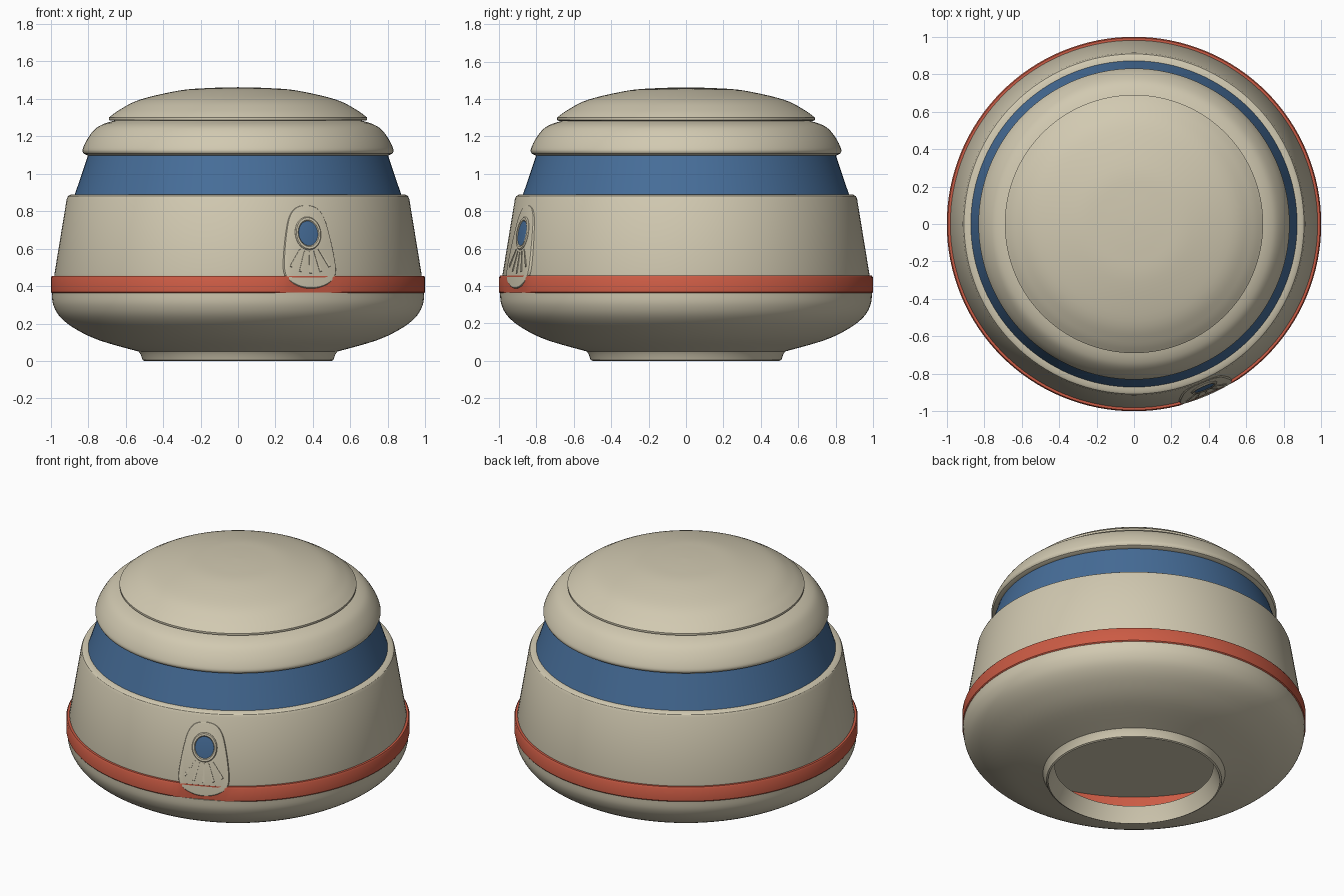
import bpy, bmesh, math
from mathutils import Vector, Matrix

if "Cube" in bpy.data.objects:
    bpy.data.objects.remove(bpy.data.objects["Cube"])


def material(name, rgb):
    m = bpy.data.materials.new(name)
    m.diffuse_color = (*rgb, 1)
    m.use_nodes = True
    m.node_tree.nodes["Principled BSDF"].inputs["Base Color"].default_value = m.diffuse_color
    return m


BEIGE = material("warm_beige", (0.64, 0.585, 0.44))
RED = material("brick_red", (0.60, 0.105, 0.058))
BLUE = material("steel_blue", (0.062, 0.155, 0.32))


def spline(pts, steps=5, closed=False):
    """Smooth curve through 2D points."""
    p = [Vector(q) for q in pts]
    n = len(p)
    get = (lambda i: p[i % n]) if closed else (lambda i: p[max(0, min(n - 1, i))])
    out = []
    for i in range(n if closed else n - 1):
        a, b, c, d = (get(i + k) for k in (-1, 0, 1, 2))
        for s in range(steps):
            t = s / steps
            out.append(0.5 * (2 * b + (c - a) * t + (2 * a - 5 * b + 4 * c - d) * t * t
                              + (3 * b - a - 3 * c + d) * t ** 3))
    return out if closed else out + [p[-1]]


def finish(name, bm, mat, angle=32):
    bmesh.ops.remove_doubles(bm, verts=bm.verts, dist=1e-5)
    bmesh.ops.recalc_face_normals(bm, faces=bm.faces)
    me = bpy.data.meshes.new(name)
    bm.to_mesh(me)
    bm.free()
    me.materials.append(mat)
    ob = bpy.data.objects.new(name, me)
    bpy.context.collection.objects.link(ob)
    bpy.ops.object.select_all(action='DESELECT')
    ob.select_set(True)
    bpy.context.view_layer.objects.active = ob
    bpy.ops.object.shade_smooth_by_angle(angle=math.radians(angle))
    return ob


def lathe(name, profile, mat, closed=False, segs=128):
    bm = bmesh.new()
    vs = [bm.verts.new((r, 0, z)) for r, z in profile]
    es = [bm.edges.new(e) for e in zip(vs, vs[1:])]
    if closed:
        es.append(bm.edges.new((vs[-1], vs[0])))
    bmesh.ops.spin(bm, geom=vs + es, cent=(0, 0, 0), axis=(0, 0, 1),
                   angle=math.tau, steps=segs)
    return finish(name, bm, mat)


# Hollow lower bowl with foot and flared opening
bowl = spline([(0.53, 0.05), (0.74, 0.11), (0.87, 0.172), (0.95, 0.235),
               (0.987, 0.30), (0.995, 0.365)])
lathe("lower_bowl", [(0.46, 0.095), (0.485, 0.04), (0.50, 0), (0.51, 0.005), (0.52, 0.035)]
      + bowl + [(0.975, 0.365), (0.94, 0.28), (0.85, 0.20), (0.70, 0.13)], BEIGE, True)

# Red band, flattened where the sensor plate sits
A = math.radians(23.2)
N = Vector((math.sin(A), -math.cos(A), 0))
band = lathe("red_band", [(0.975, 0.362), (0.995, 0.362), (1.0, 0.368), (1.0, 0.445),
                          (0.994, 0.455), (0.975, 0.455)], RED, True)
for v in band.data.vertices:
    over = v.co.dot(N) - 0.988
    if over > 0:
        v.co -= N * over

# Main body, blue collar, cap and lid
lathe("main_body", [(0, 0.453), (0.98, 0.453), (0.981, 0.462), (0.915, 0.865),
                    (0.908, 0.880), (0.895, 0.888), (0.86, 0.89), (0, 0.89)], BEIGE)
lathe("blue_collar", [(0, 0.885), (0.873, 0.885), (0.80, 1.102), (0, 1.102)], BLUE)
cap = spline([(0.825, 1.108), (0.83, 1.13), (0.805, 1.185), (0.765, 1.237),
              (0.72, 1.265), (0.655, 1.285)])
lathe("upper_cap", [(0, 1.098), (0.805, 1.098)] + cap + [(0, 1.285)], BEIGE)
dome = spline([(0.69, 1.30), (0.63, 1.343), (0.52, 1.397), (0.31, 1.445), (0.15, 1.458),
               (0, 1.462)])
lathe("top_lid", [(0, 1.283), (0.68, 1.283), (0.69, 1.288)] + dome, BEIGE)

# Local frame of the sensor plate: x along the wall, y up the slope, z outward
T = Vector((math.cos(A), math.sin(A), 0))
U = (Vector((0, 0, 1)) - 0.167 * N).normalized()
W = T.cross(U)
O = N * 0.943 + Vector((0, 0, 0.68))
FRAME = Matrix((T, U, W)).transposed().to_4x4()
FRAME.translation = O


def loft(name, outline, layers, mat, centre=(0, 0)):
    """Stack scaled copies of an outline; layers are (scale, height)."""
    bm = bmesh.new()
    c = Vector(centre)
    rings = []
    for s, h in layers:
        rings.append([bm.verts.new((*(c + (q - c) * s), h)) for q in outline])
    n = len(outline)
    for a, b in zip(rings, rings[1:]):
        for i in range(n):
            bm.faces.new((a[i], a[(i + 1) % n], b[(i + 1) % n], b[i]))
    bm.faces.new(rings[0])
    bm.faces.new(rings[-1])
    bm.transform(FRAME)
    return finish(name, bm, mat)


# Egg-shaped plate
half = [(0.06, 0.14), (0.10, 0.09), (0.125, 0), (0.145, -0.12), (0.15, -0.20),
        (0.13, -0.25), (0.07, -0.285)]
egg = spline([(0, 0.155)] + half + [(0, -0.297)] + [(-x, y) for x, y in reversed(half)],
             5, True)
loft("sensor_plate", egg, [(1, -0.06), (1, 0), (0.985, 0.004), (0.95, 0.006)], BEIGE,
     (0, -0.07))

# Lens bezel and blue lens
oval = [Vector((0.075 * math.cos(a), 0.09 * math.sin(a)))
        for a in (math.tau * i / 48 for i in range(48))]
loft("lens_bezel", oval, [(1, -0.01), (1, 0.008), (0.94, 0.014), (0.80, 0.014),
                          (0.74, 0.009)], BEIGE)
loft("blue_lens", oval, [(0.74, 0.002), (0.74, 0.0105), (0.6, 0.012)], BLUE)

# Fan of fine ridges under the lens
for i in range(5):
    a = math.radians(-32 + 16 * i)
    d, s = Vector((math.sin(a), -math.cos(a))), Vector((math.cos(a), math.sin(a)))
    p, q = d * 0.095, d * (0.20 + 0.02 * math.cos(a))
    loft("plate_ridge_%d" % (i + 1), [p - s * 0.002, p + s * 0.002, q + s * 0.007, q - s * 0.007],
         [(1, 0.0), (0.9, 0.0095)], BEIGE, (p + q) / 2)
